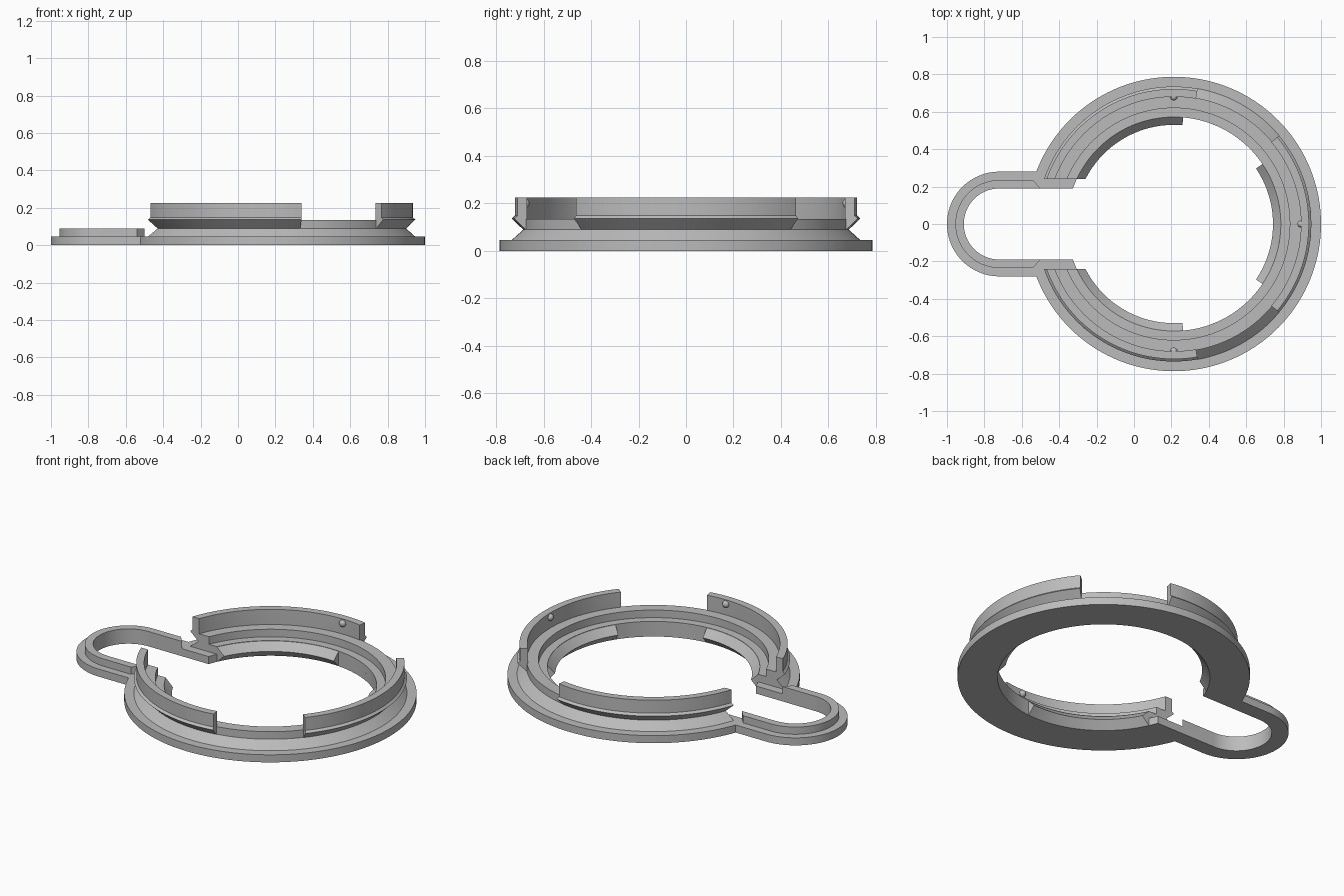
import bpy, bmesh
from math import pi, sin, cos, asin, radians

if "Cube" in bpy.data.objects:
    bpy.data.objects.remove(bpy.data.objects["Cube"], do_unlink=True)

CX = 0.213       # centre of the round ring
LX = -0.72       # centre of the side loop

grey = bpy.data.materials.new("plain grey")
grey.use_nodes = True
grey.diffuse_color = (0.5, 0.5, 0.5, 1)
grey.node_tree.nodes["Principled BSDF"].inputs["Base Color"].default_value = (0.5, 0.5, 0.5, 1)


def finish(name, bm):
    bmesh.ops.recalc_face_normals(bm, faces=bm.faces)
    mesh = bpy.data.meshes.new(name)
    bm.to_mesh(mesh)
    bm.free()
    mesh.materials.append(grey)
    obj = bpy.data.objects.new(name, mesh)
    bpy.context.collection.objects.link(obj)
    bpy.ops.object.select_all(action="DESELECT")
    obj.select_set(True)
    bpy.context.view_layer.objects.active = obj
    bpy.ops.object.shade_smooth_by_angle(angle=radians(30))


def skin(name, sections, closed=False):
    """Join matching cross-sections into one solid."""
    bm = bmesh.new()
    rows = [[bm.verts.new(p) for p in s] for s in sections]
    n = len(rows[0])
    pairs = list(zip(rows, rows[1:]))
    if closed:
        pairs.append((rows[-1], rows[0]))
    else:
        bm.faces.new(rows[0])
        bm.faces.new(rows[-1])
    for a, b in pairs:
        for i in range(n):
            j = (i + 1) % n
            bm.faces.new((a[i], a[j], b[j], b[i]))
    finish(name, bm)


def polar(cx, r, a, z):
    return (cx + r * cos(a), r * sin(a), z)


def revolve(name, profile, start, end, steps):
    """Sweep a profile round the ring; start and end angles depend on radius."""
    sections = []
    for k in range(steps + 1):
        t = k / steps
        sections.append([polar(CX, r, start(r) * (1 - t) + end(r) * t, z) for r, z in profile])
    skin(name, sections)


def slot(half_width):
    """Angle at which a radius meets a straight cut beside the loop opening."""
    return lambda r: pi - asin(half_width / r)


def fixed(degrees):
    return lambda r: radians(degrees)


def negative(f):
    return lambda r: -f(r)


# Base flange: keyhole outline with a matching opening
def band(cx, r_out, r_in, a_out, a_in, z0, z1):
    return [polar(cx, r_out, a_out, z0), polar(cx, r_out, a_out, z1),
            polar(cx, r_in, a_in, z1), polar(cx, r_in, a_in, z0)]


R_OUT, R_IN, L_OUT, L_IN = 0.787, 0.572, 0.28, 0.19
ao, ai = slot(L_OUT)(R_OUT), slot(L_IN)(R_IN)
ring = [band(CX, R_OUT, R_IN, ao * t, ai * t, 0, 0.045)
        for t in (k / 64 - 1 for k in range(129))]
loop = [band(LX, L_OUT, L_IN, a, a, 0, 0.045)
        for a in (pi / 2 + pi * k / 40 for k in range(41))]
skin("base_flange", ring + loop, closed=True)

# Raised rim on the loop, with slanted ends
def rim_end(side):
    return [(x, side * y, z) for x, y, z in
            ((-0.54, 0.235, 0.045), (-0.54, 0.235, 0.088), (-0.5, L_IN, 0.088), (-0.5, L_IN, 0.045))]


rim = [band(LX, 0.235, L_IN, a, a, 0.045, 0.088)
       for a in (pi / 2 + pi * k / 40 for k in range(41))]
skin("loop_rim", [rim_end(1)] + rim + [rim_end(-1)])

# Stepped ring body with a sloping outer shoulder
cut = slot(0.24)
body = [(R_IN, 0.045), (R_IN, 0.09), (0.62, 0.09), (0.62, 0.135),
        (0.685, 0.135), (0.685, 0.09), (0.735, 0.045)]
revolve("ring_body", body, negative(cut), cut, 128)

# Upright wall segments with an overhanging lip
wall = [(0.682, 0.09), (0.687, 0.09), (0.735, 0.136), (0.722, 0.148),
        (0.722, 0.225), (0.68, 0.225), (0.68, 0.135)]
# Wedge-shaped tabs inside the opening
tab = [(R_IN, 0.0), (0.53, 0.045), (R_IN, 0.088)]

for part, profile, side_start, front_half in (("wall", wall, 80, 40), ("tab", tab, 85, 34)):
    revolve("right_end_" + part, profile, fixed(-front_half), fixed(front_half), 40)
    revolve("back_" + part, profile, fixed(side_start), cut, 44)
    revolve("front_" + part, profile, fixed(-side_start), negative(cut), 44)

# Small locating bumps on the inside of each wall
for name, angle in (("end_bump", 0), ("back_bump", 90), ("front_bump", -90)):
    bm = bmesh.new()
    bmesh.ops.create_uvsphere(bm, u_segments=20, v_segments=12, radius=0.02)
    bmesh.ops.translate(bm, verts=bm.verts, vec=polar(CX, 0.68, radians(angle), 0.2))
    finish(name, bm)
